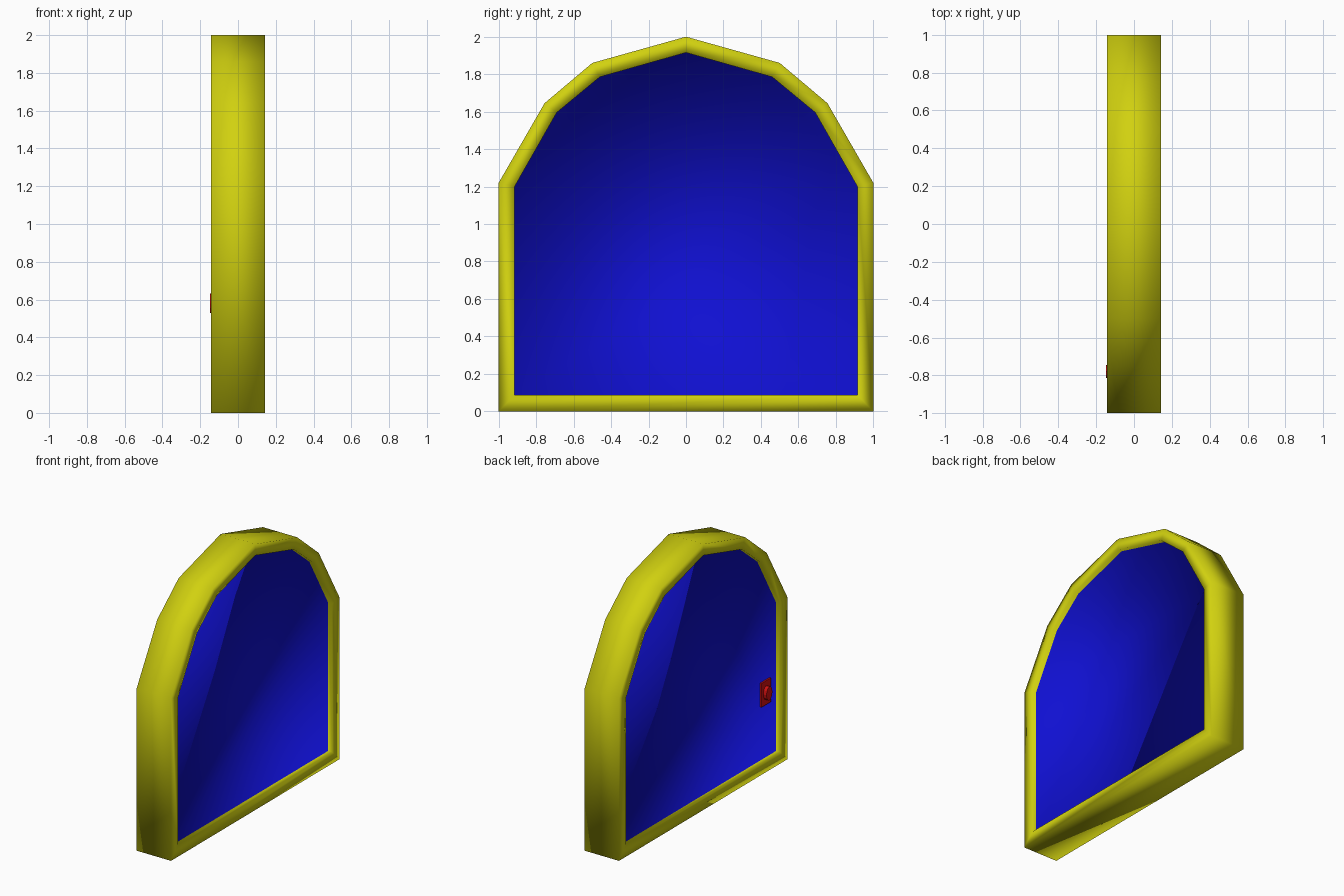
import bpy, bmesh, math
from mathutils import Matrix

cube = bpy.data.objects.get("Cube")
if cube:
    bpy.data.objects.remove(cube, do_unlink=True)


def material(name, colour):
    mat = bpy.data.materials.new(name)
    mat.use_nodes = True
    mat.diffuse_color = (*colour, 1)
    mat.node_tree.nodes["Principled BSDF"].inputs["Base Color"].default_value = (*colour, 1)
    return mat


yellow = material("yellow_frame", (0.64, 0.64, 0.005))
blue = material("blue_panel", (0.005, 0.005, 0.64))
red = material("red_latch", (0.64, 0.005, 0.005))


def finish(bm, name, mats, smooth):
    bmesh.ops.recalc_face_normals(bm, faces=bm.faces)
    for f in bm.faces:
        f.smooth = smooth
    mesh = bpy.data.meshes.new(name)
    bm.to_mesh(mesh)
    bm.free()
    for m in mats:
        mesh.materials.append(m)
    obj = bpy.data.objects.new(name, mesh)
    bpy.context.collection.objects.link(obj)
    return obj


def arch(half):
    """Mirror half an arch (bottom to crown) into a closed outline."""
    return half + [(-y, z) for y, z in reversed(half[:-1])]


outer = arch([(1, 0), (1, 1.22), (0.755, 1.645), (0.5, 1.86), (0, 2)])
inner = arch([(0.915, 0.087), (0.915, 1.2), (0.69, 1.595), (0.46, 1.785), (0, 1.915)])
half_depth, panel_x = 0.143, 0.11

# Arched frame with a recessed panel on each side, softly shaded as one skin
bm = bmesh.new()


def ring(outline, x):
    return [bm.verts.new((x, y, z)) for y, z in outline]


def bridge(a, b):
    for i in range(len(a)):
        j = (i + 1) % len(a)
        bm.faces.new((a[i], a[j], b[j], b[i]))


rims = []
for side in (-1, 1):
    rim = ring(outer, side * half_depth)
    lip = ring(inner, side * half_depth)
    bed = ring(inner, side * panel_x)
    bridge(rim, lip)
    bridge(lip, bed)
    bm.faces.new(bed).material_index = 1
    rims.append(rim)
bridge(*rims)
finish(bm, "arched_door", [yellow, blue], True)

# Latch on the -x panel: back plate and a raised oval grip
latch_y, latch_z = -0.78, 0.58
bm = bmesh.new()
bmesh.ops.create_cube(bm, size=1, matrix=Matrix.Translation((-panel_x - 0.004, latch_y, latch_z))
                      @ Matrix.Diagonal((0.016, 0.11, 0.18, 1)))
finish(bm, "latch_plate", [red], False)

bm = bmesh.new()
grip = (Matrix.Translation((-0.127, latch_y, latch_z))
        @ Matrix.Diagonal((1, 0.035, 0.052, 1)) @ Matrix.Rotation(math.pi / 2, 4, "Y"))
bmesh.ops.create_cone(bm, cap_ends=True, segments=12, radius1=1, radius2=1, depth=0.042, matrix=grip)
finish(bm, "latch_grip", [red], False)
